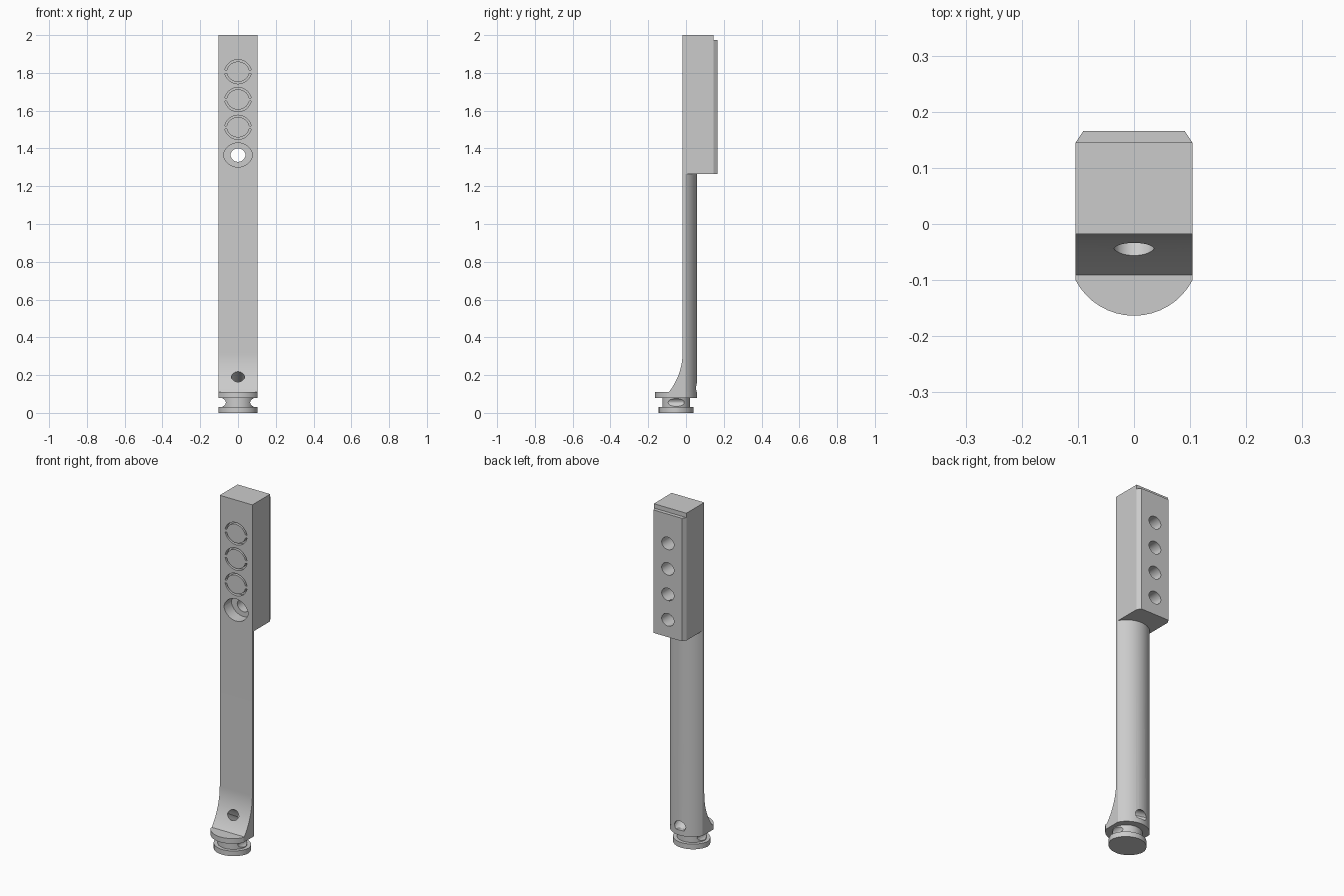
import bpy, bmesh
from math import asin, sin, cos, radians
from mathutils import Vector

cube = bpy.data.objects.get("Cube")
if cube:
    bpy.data.objects.remove(cube, do_unlink=True)

grey = bpy.data.materials.new("plain grey")
grey.use_nodes = True
GREY = (0.6, 0.6, 0.6, 1)
grey.diffuse_color = GREY
grey.node_tree.nodes["Principled BSDF"].inputs["Base Color"].default_value = GREY

HALF = 0.104    # half width of the bar
FRONT = -0.018  # flat front face
AXIS = -0.052   # y of the round foot's axis
PLACE = {"x": lambda u, v, w: (w, u, v),
         "y": lambda u, v, w: (u, w, v),
         "z": lambda u, v, w: (u, v, w)}


def arc(a, b, h=0, n=16):
    """Shallow arc from (a, h) over (0, h + b) to (-a, h)."""
    r = (a * a + b * b) / (2 * b)
    t = asin(min(1, a / r))
    return [(r * sin(t - 2 * t * i / n), h + b - r + r * cos(t - 2 * t * i / n))
            for i in range(n + 1)]


def lens(a, b, h=0):
    """Two facing arcs, joined by straight sides when h is not zero."""
    top = arc(a, b, h)
    low = [(-u, -v) for u, v in top]
    return top + low if h else top[:-1] + low[:-1]


def shift(pts, du=0, dv=0):
    return [(u + du, v + dv) for u, v in pts]


def prism(name, pts, axis, lo, hi):
    bm = bmesh.new()
    ends = [[bm.verts.new(PLACE[axis](u, v, w)) for u, v in pts] for w in (lo, hi)]
    for ring in ends:
        bm.faces.new(ring)
    n = len(pts)
    for i in range(n):
        j = (i + 1) % n
        bm.faces.new((ends[0][i], ends[0][j], ends[1][j], ends[1][i]))
    bmesh.ops.recalc_face_normals(bm, faces=bm.faces)
    mesh = bpy.data.meshes.new(name)
    bm.to_mesh(mesh)
    bm.free()
    mesh.materials.append(grey)
    ob = bpy.data.objects.new(name, mesh)
    bpy.context.collection.objects.link(ob)
    return ob


def select(ob):
    bpy.ops.object.select_all(action="DESELECT")
    ob.select_set(True)
    bpy.context.view_layer.objects.active = ob


def combine(ob, tool, operation="DIFFERENCE", keep=False):
    select(ob)
    mod = ob.modifiers.new("combine", "BOOLEAN")
    mod.operation, mod.object, mod.solver = operation, tool, "EXACT"
    bpy.ops.object.modifier_apply(modifier=mod.name)
    if not keep:
        bpy.data.objects.remove(tool, do_unlink=True)


# Head block and its bevelled back plate
head = prism("head", [(-HALF, FRONT), (HALF, FRONT), (HALF, 0.145), (-HALF, 0.145)],
             "z", 1.265, 2)
plate = prism("back_plate", [(-HALF, 0.145), (HALF, 0.145), (0.09, 0.166), (-0.09, 0.166)],
              "z", 1.265, 1.975)

# Row of holes: the lowest goes through, the others have split rings in front
for i in range(4):
    z = 1.365 + 0.147 * i
    hole = prism("hole_cutter", shift(lens(0.04, 0.036), 0, z), "y",
                 -0.1 if i == 0 else 0.03, 0.2)
    combine(plate, hole, keep=True)
    combine(head, hole)
    if i == 0:
        combine(head, prism("recess_cutter", shift(lens(0.078, 0.064), 0, z), "y", -0.1, 0.05))
        continue
    ring = arc(0.07, 0.056, 0.008) + arc(0.06, 0.046, 0.008)[::-1]
    for s in (1, -1):
        half_ring = [(s * u, s * v + z) for u, v in ring]
        combine(head, prism("ring_cutter", half_ring, "y", -0.05, 0.005))

# Stem with a flat front and a rounded back
stem = prism("stem", [(-HALF, FRONT), (HALF, FRONT)] + arc(HALF, 0.062, -0.003),
             "z", 0.11, 1.265)

# Concave flare at the foot of the stem
R, TOP = 0.338, 0.32
curve = []
for i in range(17):
    drop = 0.21 * i / 16
    curve.append((FRONT - R + (R * R - drop * drop) ** 0.5, TOP - drop))
flare = prism("flare", curve + [(-0.003, 0.11), (-0.003, TOP)], "x", -HALF, HALF)
combine(stem, flare, "UNION")

# Slanted hole through the foot of the stem
slant = prism("slanted_hole_cutter", lens(0.036, 0.029), "y", -0.15, 0.25)
slant.location = Vector((0, -0.043, 0.19))
slant.rotation_euler.x = radians(-31)
bpy.context.view_layer.update()
combine(stem, slant)

# Flange, grooved neck and end disc
flange = prism("flange", shift(lens(HALF, 0.063, 0.0485), 0, AXIS), "z", 0.08, 0.11)
neck = prism("neck", shift(lens(0.083, 0.073), 0, AXIS), "z", 0.03, 0.08)
for s in (1, -1):
    groove = prism("groove_cutter", shift(lens(0.026, 0.022), s * 0.09, 0.055), "y", -0.3, 0.2)
    combine(neck, groove)
disc = prism("end_disc", shift(lens(HALF, 0.0925), 0, AXIS), "z", 0, 0.03)

for ob in (head, plate, stem, flange, neck, disc):
    select(ob)
    bpy.ops.object.shade_smooth_by_angle(angle=radians(30))
